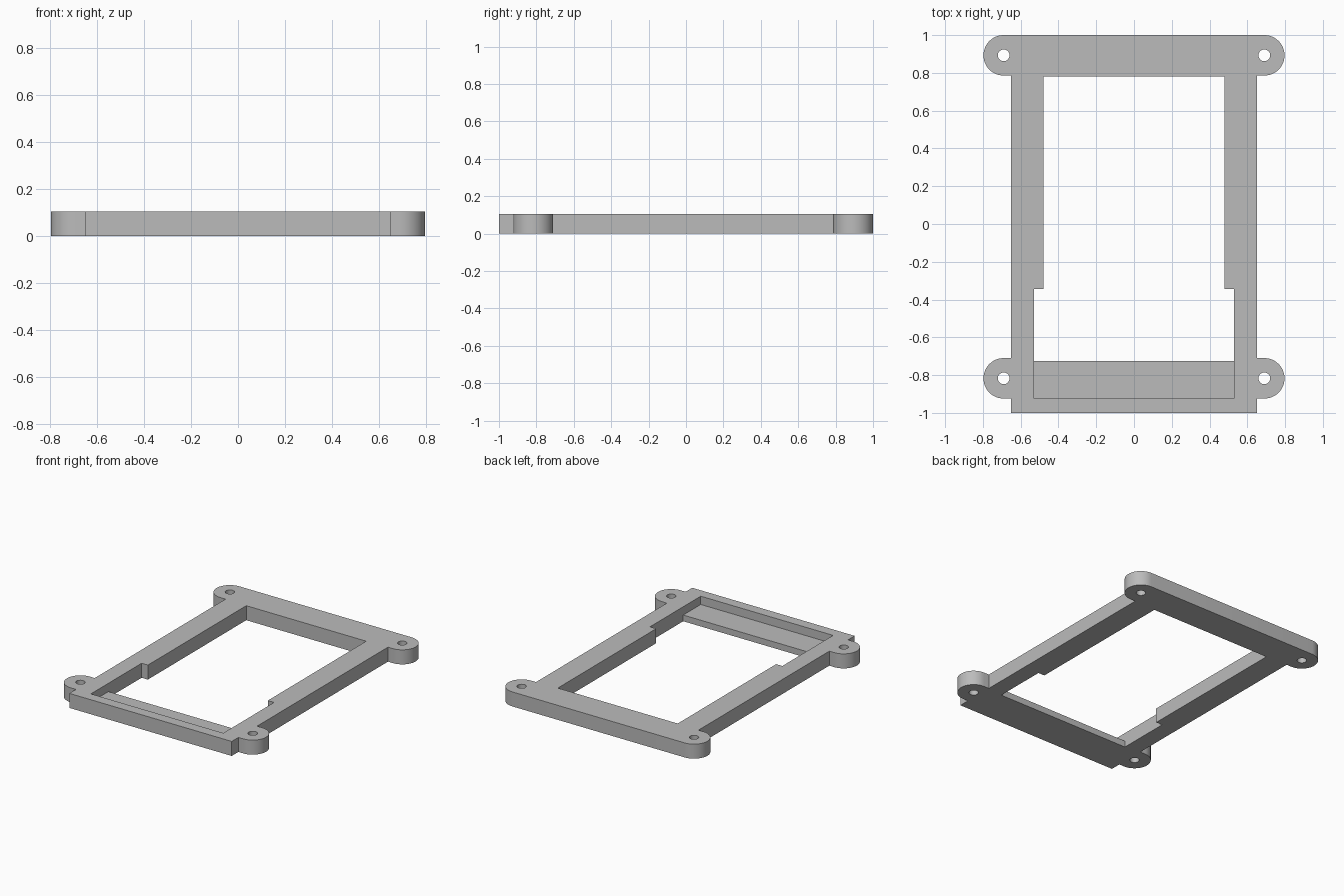
import bpy, bmesh, math

cube = bpy.data.objects.get("Cube")
if cube:
    bpy.data.objects.remove(cube, do_unlink=True)

HEIGHT, SHELF = 0.105, 0.045
LUG_X, LUG_R, HOLE_R = 0.69, 0.107, 0.031
LUG_YS = (1 - LUG_R, -0.817)
SIDE, WIDE, NARROW = 0.65, 0.53, 0.48   # outer side, opening half widths

gray = bpy.data.materials.new("plain gray")
gray.use_nodes = True
gray.diffuse_color = (0.5, 0.5, 0.5, 1)
gray.node_tree.nodes["Principled BSDF"].inputs["Base Color"].default_value = gray.diffuse_color


def arc(x, y, r, start, end, steps):
    angles = [math.radians(start + (end - start) * i / steps) for i in range(steps + 1)]
    return [(x + r * math.cos(a), y + r * math.sin(a)) for a in angles]


def mirrored(half):
    return half + [(-x, y) for x, y in reversed(half)]


# Outer outline with rounded mounting lugs
outline = []
for y in LUG_YS:
    lug = arc(LUG_X, y, LUG_R, 90, -90, 24)
    if y < 0:
        outline.append((SIDE, y + LUG_R))
    outline += lug + [(SIDE, y - LUG_R)]
outline.append((SIDE, -1))

# Stepped opening and screw holes
opening = [(NARROW, 0.78), (NARROW, -0.345), (WIDE, -0.345), (WIDE, -0.725)]
loops = [mirrored(outline), mirrored(opening)]
for sx in (-1, 1):
    for y in LUG_YS:
        loops.append(arc(sx * LUG_X, y, HOLE_R, 0, 360, 32)[:-1])

# Frame plate: fill between the loops and extrude
bm = bmesh.new()
for loop in loops:
    verts = [bm.verts.new((x, y, 0)) for x, y in loop]
    for a, b in zip(verts, verts[1:] + verts[:1]):
        bm.edges.new((a, b))
bmesh.ops.triangle_fill(bm, use_beauty=True, edges=bm.edges[:])
top = bmesh.ops.extrude_face_region(bm, geom=bm.faces[:])["geom"]
bmesh.ops.translate(bm, vec=(0, 0, HEIGHT),
                    verts=[v for v in top if isinstance(v, bmesh.types.BMVert)])
bmesh.ops.recalc_face_normals(bm, faces=bm.faces[:])
mesh = bpy.data.meshes.new("mounting_frame")
bm.to_mesh(mesh)
bm.free()
frame = bpy.data.objects.new("mounting_frame", mesh)
bpy.context.collection.objects.link(frame)
mesh.materials.append(gray)

# Recess that lowers the front shelf
y0, y1 = -0.925, -0.6
bpy.ops.mesh.primitive_cube_add(size=1, location=(0, (y0 + y1) / 2, SHELF + 0.1))
cutter = bpy.context.object
cutter.name = "shelf_cutter"
cutter.scale = (2 * WIDE, y1 - y0, 0.2)
cutter.hide_render = True
cutter.data.materials.append(gray)
bpy.context.view_layer.update()

recess = frame.modifiers.new("shelf_recess", 'BOOLEAN')
recess.operation = 'DIFFERENCE'
recess.solver = 'EXACT'
recess.object = cutter

bpy.ops.object.select_all(action='DESELECT')
frame.select_set(True)
bpy.context.view_layer.objects.active = frame
bpy.ops.object.modifier_apply(modifier=recess.name)
bpy.data.objects.remove(cutter, do_unlink=True)
bpy.ops.object.shade_smooth_by_angle(angle=math.radians(30))
